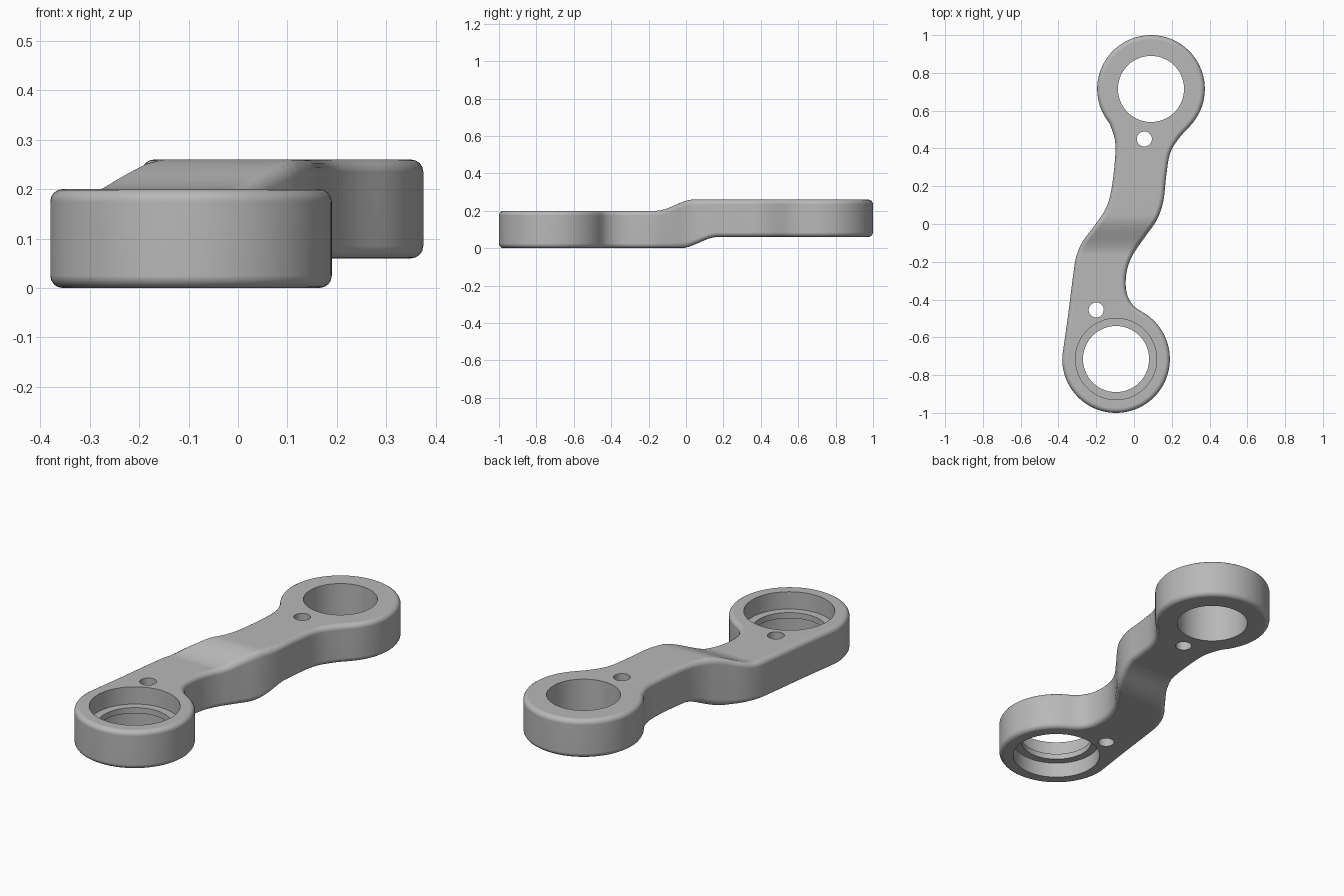
import bpy, bmesh, math
from mathutils import Vector

cube = bpy.data.objects.get("Cube")
if cube:
    bpy.data.objects.remove(cube, do_unlink=True)

THICK, STEP, ROUND = 0.2, 0.06, 0.025
RING = 0.285
BACK, FRONT = Vector((0.09, 0.715)), Vector((-0.095, -0.715))

metal = bpy.data.materials.new("grey metal")
metal.use_nodes = True
grey = (0.48, 0.48, 0.48, 1)
metal.diffuse_color = grey
metal.node_tree.nodes["Principled BSDF"].inputs["Base Color"].default_value = grey


def arc(center, start, end, n=56):
    angles = [math.radians(start + (end - start) * i / n) for i in range(n + 1)]
    return [center + RING * Vector((math.cos(a), math.sin(a))) for a in angles]


def spline(before, pts, after, n=5):
    """Smooth curve through the points; returns only what lies between the arcs."""
    p = [before[-2], before[-1]] + [Vector(q) for q in pts] + [after[0], after[1]]
    out = []
    for a, b, c, d in zip(p, p[1:], p[2:], p[3:]):
        for i in range(n):
            t = i / n
            out.append(0.5 * (2 * b + (c - a) * t + (2 * a - 5 * b + 4 * c - d) * t * t
                              + (3 * b - a - 3 * c + d) * t ** 3))
    return out[1:]


def smoothstep(lo, hi, v):
    t = min(1, max(0, (v - lo) / (hi - lo)))
    return t * t * (3 - 2 * t)


# Plan outline: two ring ends joined by a bent arm
back_arc = arc(BACK, -43, 219)
front_arc = arc(FRONT, 177, 417)
left_side = [(-0.102, 0.45), (-0.1, 0.35), (-0.12, 0.18), (-0.15, 0.08), (-0.21, -0.01),
             (-0.27, -0.09), (-0.305, -0.17), (-0.322, -0.27), (-0.35, -0.49)]
right_side = [(-0.005, -0.43), (-0.04, -0.36), (-0.04, -0.26), (-0.01, -0.17), (0.05, -0.08),
              (0.12, 0.02), (0.155, 0.12), (0.17, 0.25), (0.19, 0.37), (0.235, 0.45)]
outline = (back_arc + spline(back_arc, left_side, front_arc)
           + front_arc + spline(front_arc, right_side, back_arc))
count = len(outline)
normals = []
for i in range(count):
    d = (outline[(i + 1) % count] - outline[i - 1]).normalized()
    normals.append(Vector((d.y, -d.x)))

# Rounded edge section: inset and height of each loop
quarter = [math.radians(a) for a in (0, 22.5, 45, 67.5, 90)]
section = [(ROUND * (1 - math.sin(a)), ROUND * (1 - math.cos(a))) for a in quarter]
section += [(inset, THICK - z) for inset, z in reversed(section)]

bm = bmesh.new()
loops = [[bm.verts.new((*(p - n * inset), z)) for p, n in zip(outline, normals)]
         for inset, z in section]
for low, high in zip(loops, loops[1:]):
    for i in range(count):
        j = (i + 1) % count
        bm.faces.new((low[i], low[j], high[j], high[i]))
bm.faces.new(list(reversed(loops[0])))
bm.faces.new(loops[-1])

# Slice across the arm, then raise the back half through a smooth ramp
for k in range(23):
    bmesh.ops.bisect_plane(bm, geom=bm.verts[:] + bm.edges[:] + bm.faces[:], dist=1e-5,
                           plane_co=(0, -0.1601 + 0.015 * k, 0), plane_no=(0, 1, 0))
for v in bm.verts:
    t = v.co.z / THICK
    top = smoothstep(-0.16, 0.04, v.co.y)
    under = smoothstep(-0.03, 0.17, v.co.y)
    v.co.z += STEP * (under + (top - under) * t)
bmesh.ops.recalc_face_normals(bm, faces=bm.faces[:])
mesh = bpy.data.meshes.new("link_arm")
bm.to_mesh(mesh)
bm.free()
link = bpy.data.objects.new("link_arm", mesh)
bpy.context.collection.objects.link(link)
mesh.materials.append(metal)


def drill(x, y, radius, z0, z1, sides=72):
    bpy.ops.mesh.primitive_cylinder_add(vertices=sides, radius=radius, depth=z1 - z0,
                                        location=(x, y, (z0 + z1) / 2))
    cutter = bpy.context.object
    cutter.name = "bore_cutter"
    cutter.hide_render = True
    cutter.data.materials.append(metal)
    bpy.ops.object.select_all(action='DESELECT')
    link.select_set(True)
    bpy.context.view_layer.objects.active = link
    mod = link.modifiers.new("bore", 'BOOLEAN')
    mod.operation, mod.solver, mod.object = 'DIFFERENCE', 'EXACT', cutter
    bpy.ops.object.modifier_apply(modifier=mod.name)
    bpy.data.objects.remove(cutter, do_unlink=True)


# Back bore, front bore with an inner lip, and the two pin holes
drill(*BACK, 0.175, -0.1, 0.4)
drill(*FRONT, 0.175, -0.1, 0.4)
drill(*FRONT, 0.215, 0.11, 0.4)
drill(*FRONT, 0.215, -0.1, 0.08)
drill(0.055, 0.45, 0.04, -0.1, 0.4, 32)
drill(-0.2, -0.455, 0.04, -0.1, 0.4, 32)

bpy.ops.object.shade_smooth_by_angle(angle=math.radians(35))
weighted = link.modifiers.new("even_shading", 'WEIGHTED_NORMAL')
weighted.keep_sharp = True
